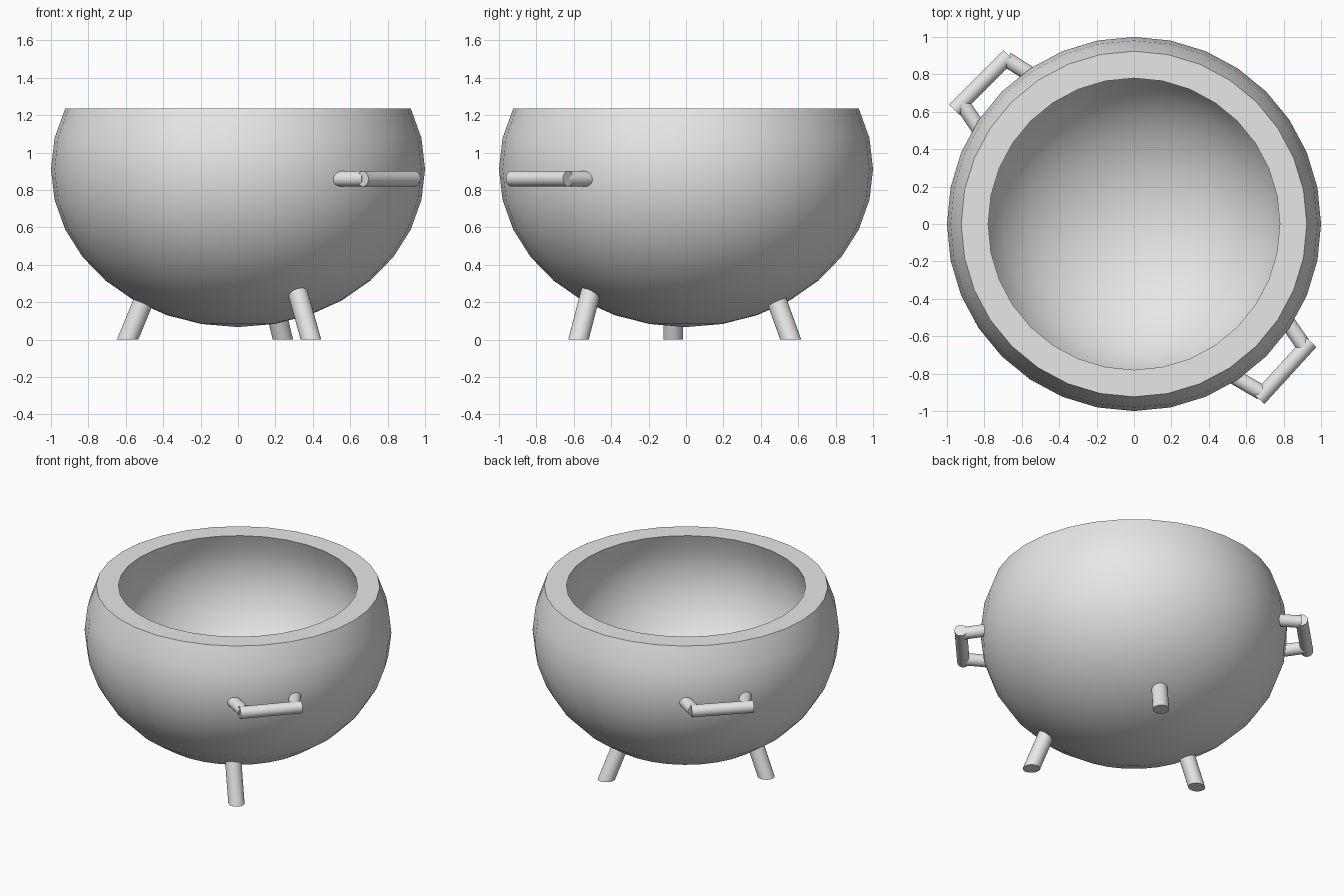
import bpy, bmesh, math
from mathutils import Vector

cube = bpy.data.objects.get("Cube")
if cube:
    bpy.data.objects.remove(cube, do_unlink=True)

# One plain grey
grey = bpy.data.materials.new("plain grey")
grey.use_nodes = True
COLOUR = (0.8, 0.8, 0.8, 1)
grey.diffuse_color = COLOUR
grey.node_tree.nodes["Principled BSDF"].inputs["Base Color"].default_value = COLOUR


def finish(name, bm):
    bmesh.ops.recalc_face_normals(bm, faces=bm.faces)
    mesh = bpy.data.meshes.new(name)
    bm.to_mesh(mesh)
    bm.free()
    obj = bpy.data.objects.new(name, mesh)
    bpy.context.collection.objects.link(obj)
    mesh.materials.append(grey)
    bpy.ops.object.select_all(action='DESELECT')
    obj.select_set(True)
    bpy.context.view_layer.objects.active = obj
    bpy.ops.object.shade_smooth_by_angle(angle=math.radians(40))
    return obj


def rod(name, start, end, radius, floor_cut=False):
    start, end = Vector(start), Vector(end)
    axis = end - start
    bm = bmesh.new()
    bmesh.ops.create_cone(bm, cap_ends=True, segments=32, radius1=radius,
                          radius2=radius, depth=axis.length)
    bm.transform(axis.to_track_quat('Z', 'Y').to_matrix().to_4x4())
    bmesh.ops.translate(bm, verts=bm.verts, vec=(start + end) / 2)
    if floor_cut:
        cut = bmesh.ops.bisect_plane(bm, geom=bm.verts[:] + bm.edges[:] + bm.faces[:],
                                     plane_co=(0, 0, 0), plane_no=(0, 0, 1), clear_inner=True)
        edges = [e for e in cut["geom_cut"] if isinstance(e, bmesh.types.BMEdge)]
        bmesh.ops.edgeloop_fill(bm, edges=edges)
    return finish(name, bm)


# Bowl: a squashed sphere opened two rings above its equator, with a thick flat rim
MIDDLE, HALF_HEIGHT, WALL = 0.912, 0.845, 0.844
STEP = math.pi / 16
outer = [(math.cos(k * STEP), MIDDLE + HALF_HEIGHT * math.sin(k * STEP))
         for k in range(-8, 3)]
rim_z = outer[-1][1]
inner = [(r * WALL, rim_z + (z - rim_z) * WALL) for r, z in reversed(outer)]
bm = bmesh.new()
verts = [bm.verts.new((r, 0, z)) for r, z in outer + inner]
edges = [bm.edges.new(pair) for pair in zip(verts, verts[1:])]
bmesh.ops.spin(bm, geom=verts + edges, cent=(0, 0, 0), axis=(0, 0, 1),
               angle=math.tau, steps=32, use_duplicate=False)
bmesh.ops.remove_doubles(bm, verts=bm.verts, dist=0.0005)
finish("bowl", bm)

# Handles: a straight grip on two splayed arms
HANDLE_Z, HANDLE_R = 0.86, 0.041
handles = {
    "front": [(0.79, -0.48), (0.945, -0.63), (0.667, -0.935), (0.49, -0.79), (0.91, -0.655), (0.68, -0.90)],
    "back": [(-0.81, 0.48), (-0.96, 0.61), (-0.67, 0.90), (-0.50, 0.765), (-0.92, 0.645), (-0.68, 0.88)],
}
for side, path in handles.items():
    root_a, grip_a, grip_b, root_b, tip_a, tip_b = [(x, y, HANDLE_Z) for x, y in path]
    rod(side + "_handle_grip", grip_a, grip_b, HANDLE_R)
    rod(side + "_handle_arm_a", root_a, tip_a, HANDLE_R)
    rod(side + "_handle_arm_b", root_b, tip_b, HANDLE_R)

# Legs: foot position on the floor and outward lean per unit of height
legs = {
    "front_leg": ((0.39, -0.575), (0.28, -0.26)),
    "right_leg": ((-0.59, -0.068), (-0.41, 0.0)),
    "back_leg": ((0.24, 0.56), (0.24, 0.36)),
}
for name, (foot, lean) in legs.items():
    ends = [(foot[0] - lean[0] * z, foot[1] - lean[1] * z, z) for z in (-0.1, 0.29)]
    rod(name, *ends, 0.053, floor_cut=True)
